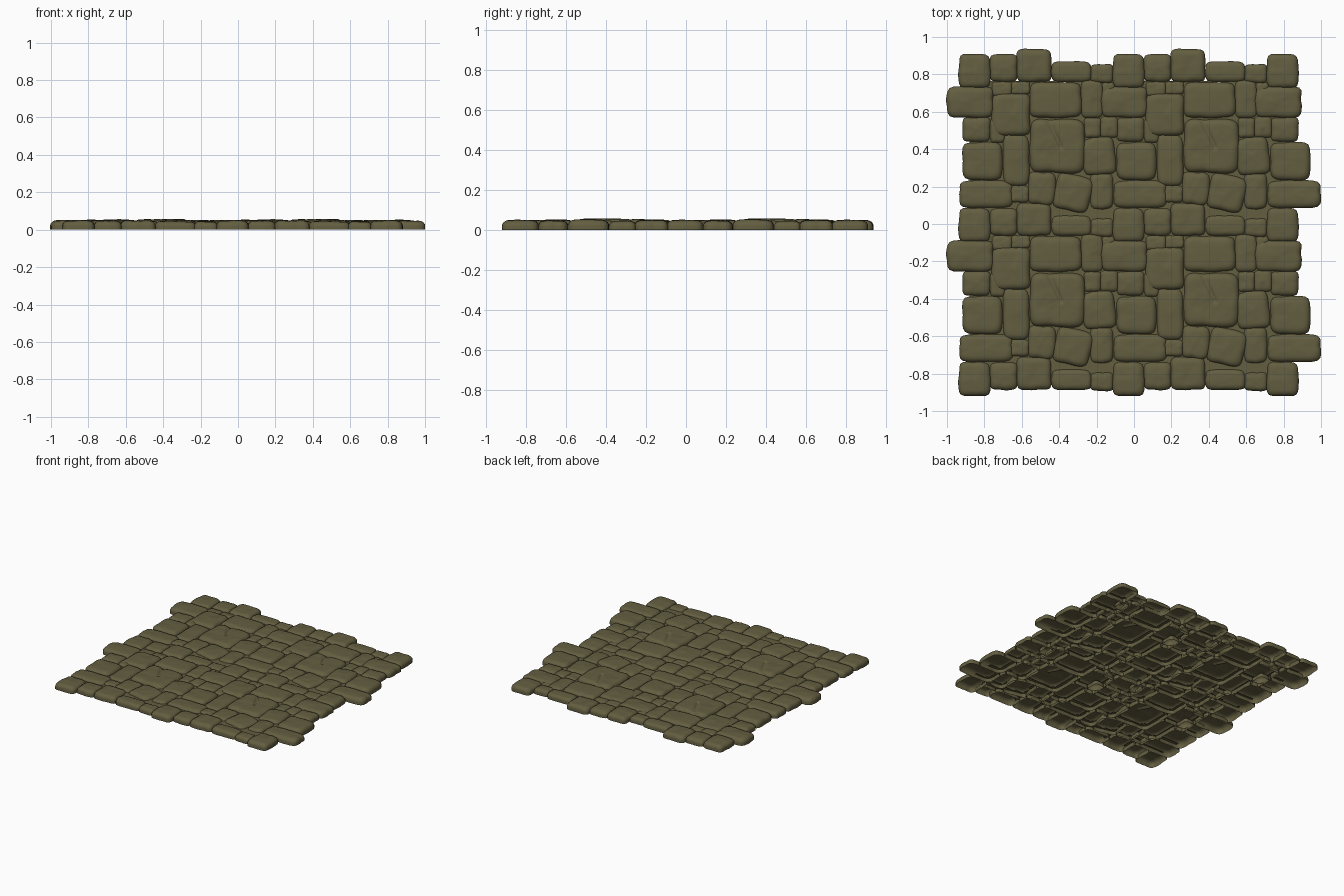
import bpy, bmesh, math
from mathutils import Vector, noise

if "Cube" in bpy.data.objects:
    bpy.data.objects.remove(bpy.data.objects["Cube"])

PX = 187.2           # layout units per model unit
PERIOD = 0.823       # the stone pattern repeats 2 x 2
EXP = 6.0            # squareness of the stone outlines

mat = bpy.data.materials.new("olive stone")
mat.diffuse_color = (0.125, 0.112, 0.052, 1)
mat.use_nodes = True
mat.node_tree.nodes["Principled BSDF"].inputs["Base Color"].default_value = mat.diffuse_color

# One pattern of stones: left, right, top, bottom in layout units
STONES = {
    "a_corner": (24, 56, 0, 34),
    "a_second": (55, 83, 0, 28),
    "a_tall": (82, 117, -5, 28),
    "a_wide": (117, 157, 7, 28),
    "a_small": (156, 179, 10, 29),
    "b_edge": (12, 59, 32, 64),
    "b_flat": (57, 78, 27, 43),
    "b_chip": (76, 96, 27, 41),
    "b_tall": (57, 96, 39, 82),
    "b_wide": (95, 147, 28, 64),
    "b_square": (146, 169, 26, 64),
    "b_gap": (167, 181, 28, 50),
    "c_upper": (28, 56, 63, 88),
    "c_gap": (55, 71, 64, 89),
    "c_block": (28, 68, 88, 126),
    "c_tall": (68, 95, 80, 132),
    "c_large": (95, 150, 65, 119),
    "c_chip": (149, 167, 63, 84),
    "c_chip_two": (165, 184, 62, 84),
    "c_round": (148, 181, 83, 121),
    "d_edge": (25, 78, 126, 154),
    "d_pebble": (75, 95, 131, 149),
    "d_square": (93, 121, 118, 151),
    "d_slanted": (120, 157, 121, 157),
    "d_small": (155, 179, 119, 155),
}
TURN = {"d_slanted": -12, "c_round": 6, "d_square": -4}
EDGE = {"a_corner", "b_edge", "c_upper", "c_block", "d_edge"}   # repeated as right border


def frame(name):
    """Centre, half sizes, height and turn; bigger stones stand taller."""
    l, r, t, b = STONES[name]
    centre = Vector(((l + r) / 2 - 199.5, 170 - (t + b) / 2, 0)) / PX
    half = min(r - l, b - t) / 2
    h = .035 + .001 * min(half, 22)
    return centre, (r - l) / 2 / PX, (b - t) / 2 / PX, h, math.radians(TURN.get(name, 0))


def crack_depth(p):
    # groove on the largest stone
    a, b = Vector((-.04, .13, 0)), Vector((.02, -.005, 0))
    k = max(0, min(1, (p - a).dot(b - a) / (b - a).length_squared))
    d = (p - a.lerp(b, k)).length
    return .012 * math.exp(-(d / .011) ** 2)


def finish(bm, name):
    me = bpy.data.meshes.new(name)
    bm.to_mesh(me)
    bm.free()
    me.materials.append(mat)
    return me


def stone_mesh(name, seed):
    """Rounded block, open underneath, made of shrinking outline rings."""
    _, hx, hy, h, turn = frame(name)
    big = name == "c_large"
    segs, steps = (64, 14) if big else (40, 6)
    bevel = min(.034, .5 * min(hx, hy))
    shapes = [(hx, hy, 0)]
    for k in range(6):                       # rounded shoulder
        a = math.pi / 2 * k / 5
        inset = bevel * (1 - math.cos(a))
        shapes.append((hx - inset, hy - inset, .4 + .6 * math.sin(a)))
    ix, iy, _ = shapes[-1]
    for k in range(1, steps):                # gently domed top
        shapes.append((ix * (1 - k / steps), iy * (1 - k / steps), 1 + .05 * k / steps))
    off = Vector((3.17, 1.73, .91)) * seed
    ca, sa = math.cos(turn), math.sin(turn)

    def place(x, y, z):
        p = Vector((x * ca - y * sa, x * sa + y * ca, 0))
        rough = noise.noise(p * 14 + off) * .004 + noise.noise(p * 40 + off) * .0015
        z = z * h * .95 + rough * min(1, z * z)
        if big:
            z -= crack_depth(p)
        return Vector((p.x, p.y, max(0, z)))

    bm = bmesh.new()
    loops = []
    for rx, ry, z in shapes:
        loop = []
        for s in range(segs):
            a = 2 * math.pi * s / segs
            c, d = math.cos(a), math.sin(a)
            rad = (abs(c) ** EXP + abs(d) ** EXP) ** (-1 / EXP)
            rad *= 1 + .06 * noise.noise(Vector((c, d, 0)) * 1.8 + off)
            loop.append(bm.verts.new(place(rx * c * rad, ry * d * rad, z)))
        loops.append(loop)
    top = bm.verts.new(place(0, 0, 1.05))
    for lo, hi in zip(loops, loops[1:]):
        for s in range(segs):
            n = (s + 1) % segs
            bm.faces.new((lo[s], lo[n], hi[n], hi[s]))
    for s in range(segs):
        bm.faces.new((loops[-1][s], loops[-1][(s + 1) % segs], top))
    for f in bm.faces:
        f.smooth = True
    return finish(bm, name)


def add(name, me, loc=(0, 0, 0)):
    ob = bpy.data.objects.new(name, me)
    ob.location = loc
    bpy.context.collection.objects.link(ob)


# Stones: one mesh each, repeated over the pattern
placed = []
for seed, name in enumerate(STONES):
    me = stone_mesh(name, seed + 1)
    centre, hx, hy, h, turn = frame(name)
    cols = 3 if name in EDGE else 2
    rows = 3 if name.startswith("a_") else 2
    for i in range(cols):
        for j in range(rows):
            loc = centre + Vector((i * PERIOD, -j * PERIOD, 0))
            add(f"stone_{name}_{i}_{j}", me, loc)
            placed.append((loc, hx, hy, turn))


def covered(p):
    for c, hx, hy, turn in placed:
        d = p - c
        x = d.x * math.cos(turn) + d.y * math.sin(turn)
        y = d.y * math.cos(turn) - d.x * math.sin(turn)
        if abs(x / hx) ** EXP + abs(y / hy) ** EXP < .55:
            return True
    return False


# Grout: low patches only in the gaps between stones
bm = bmesh.new()
bmesh.ops.create_grid(bm, x_segments=100, y_segments=100, size=.5)
for v in bm.verts:
    v.co = Vector((v.co.x * 1.72 - .02, v.co.y * 1.60 - .035, .028))
hidden = {v for v in bm.verts if covered(Vector((v.co.x, v.co.y, 0)))}
bmesh.ops.delete(bm, geom=[f for f in bm.faces if all(v in hidden for v in f.verts)],
                 context='FACES')
add("grout", finish(bm, "grout"))
